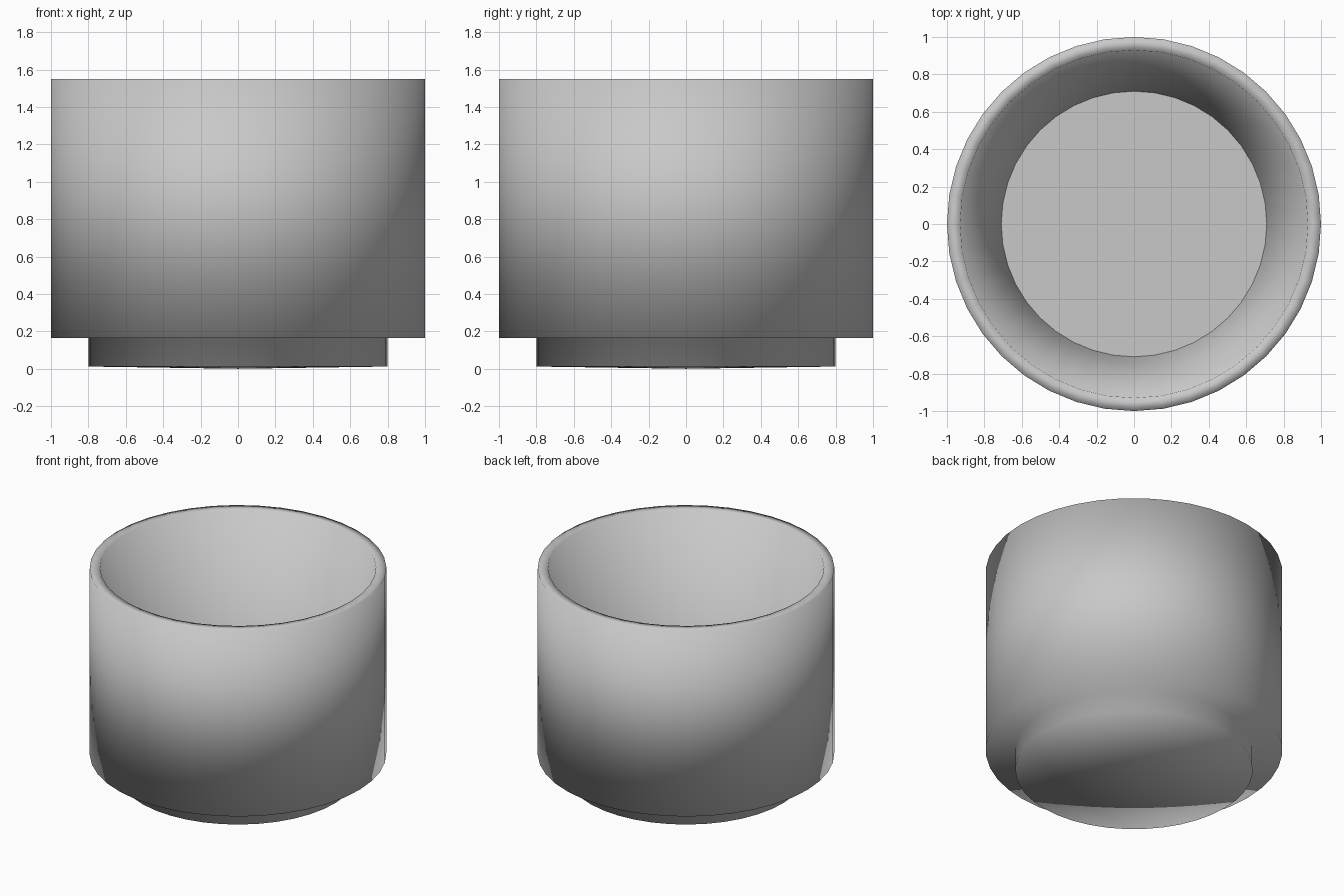
import bpy
import bmesh
import math

cube = bpy.data.objects.get("Cube")
if cube:
    bpy.data.objects.remove(cube, do_unlink=True)

SIDES = 40
FLOOR_RADIUS, FLOOR_Z = 0.71, 0.24

grey = bpy.data.materials.new("light_grey")
grey.use_nodes = True
COLOUR = (0.58, 0.58, 0.58, 1)
grey.diffuse_color = COLOUR
grey.node_tree.nodes["Principled BSDF"].inputs["Base Color"].default_value = COLOUR


def finish(name, bm, smooth):
    """Turn a bmesh into a named, coloured object."""
    mesh = bpy.data.meshes.new(name)
    for face in bm.faces:
        face.smooth = smooth
    bm.to_mesh(mesh)
    bm.free()
    mesh.materials.append(grey)
    obj = bpy.data.objects.new(name, mesh)
    bpy.context.collection.objects.link(obj)
    return obj


def lathe(name, profile):
    """Revolve a (radius, height) profile around z."""
    bm = bmesh.new()
    verts = [bm.verts.new((0, r, z)) for r, z in profile]
    edges = [bm.edges.new(pair) for pair in zip(verts, verts[1:])]
    bmesh.ops.spin(bm, geom=verts + edges, cent=(0, 0, 0), axis=(0, 0, 1),
                   angle=math.tau, steps=SIDES)
    bmesh.ops.remove_doubles(bm, verts=bm.verts, dist=0.0005)
    bmesh.ops.recalc_face_normals(bm, faces=bm.faces)
    return finish(name, bm, True)


# Pot shell: base, recessed foot, straight outer wall, rim, tapered inner wall
lathe("pot_shell", [
    (0, 0), (0.8, 0.012),
    (0.8, 0.165), (1, 0.165),
    (1, 1.55), (0.93, 1.55),
    (FLOOR_RADIUS, FLOOR_Z),
])

# Flat floor inside the pot
bm = bmesh.new()
bmesh.ops.create_circle(bm, cap_ends=True, segments=SIDES, radius=FLOOR_RADIUS)
bmesh.ops.translate(bm, verts=bm.verts, vec=(0, 0, FLOOR_Z))
bmesh.ops.recalc_face_normals(bm, faces=bm.faces)
for face in bm.faces:
    if face.normal.z < 0:
        face.normal_flip()
finish("inner_floor", bm, False)
